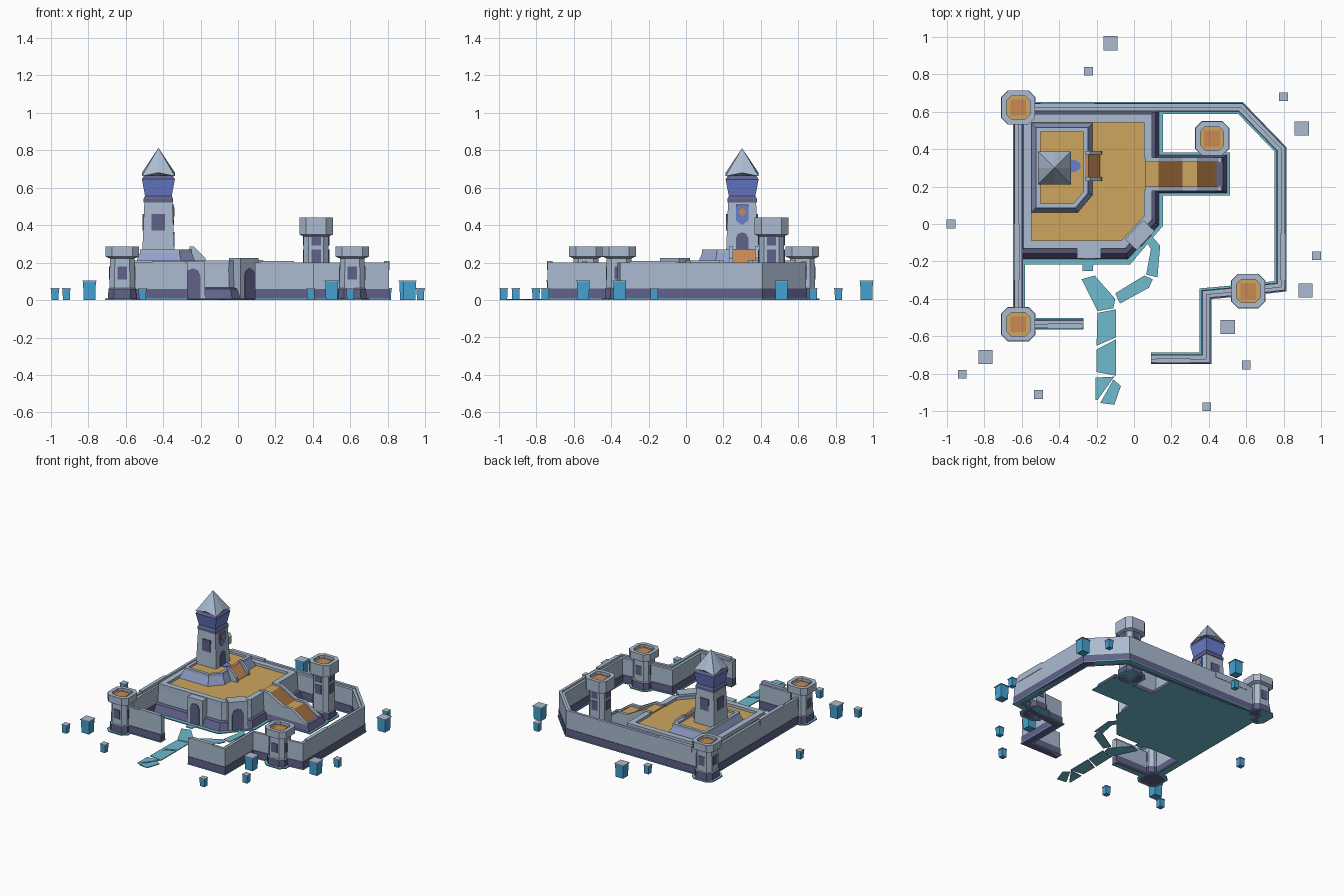
import bpy, bmesh, math
from mathutils import Matrix, Vector

if "Cube" in bpy.data.objects:
    bpy.data.objects.remove(bpy.data.objects["Cube"])


def material(name, r, g, b):
    m = bpy.data.materials.new(name)
    m.diffuse_color = [((c / 255 + 0.055) / 1.055) ** 2.4 for c in (r, g, b)] + [1]
    m.use_nodes = True
    m.node_tree.nodes["Principled BSDF"].inputs["Base Color"].default_value = m.diffuse_color
    return m


STONE = material("pale_stone", 170, 187, 208)
PURPLE = material("dark_purple_stone", 97, 97, 138)
TEAL = material("teal_paving", 110, 186, 206)
SAND = material("sand", 206, 166, 94)
BROWN = material("brown_wood", 155, 104, 58)
ORANGE = material("orange_wood", 200, 136, 82)
BLUE = material("tree_blue", 68, 163, 212)
ROYAL = material("royal_blue", 104, 126, 206)
SLATE = material("slate_blue", 146, 160, 204)


def finish(name, bm, mats):
    bmesh.ops.recalc_face_normals(bm, faces=bm.faces)
    me = bpy.data.meshes.new(name)
    bm.to_mesh(me)
    bm.free()
    for m in mats:
        me.materials.append(m)
    ob = bpy.data.objects.new(name, me)
    bpy.context.collection.objects.link(ob)
    return ob


def loft(name, rings, mats):
    """Stack outlines (points, z); mats holds one colour per band, then the cap."""
    bm = bmesh.new()
    slots = list(dict.fromkeys(mats))
    loops = [[bm.verts.new((p[0], p[1], z)) for p in pts] for pts, z in rings]
    for a, b, m in zip(loops, loops[1:], mats):
        for i in range(len(a)):
            j = (i + 1) % len(a)
            bm.faces.new((a[i], a[j], b[j], b[i])).material_index = slots.index(m)
    bm.faces.new(loops[0][::-1]).material_index = slots.index(mats[0])
    bm.faces.new(loops[-1]).material_index = slots.index(mats[-1])
    return finish(name, bm, slots)


def prism(name, pts, z0, z1, mat):
    return loft(name, [(pts, z0), (pts, z1)], [mat, mat])


def offset(pts, d, closed=True):
    """Mitred offset to the right of travel (outwards for anticlockwise outlines)."""
    out, n = [], len(pts)
    for i, p in enumerate(pts):
        p, dirs = Vector(p), []
        if closed or i > 0:
            dirs.append((p - Vector(pts[i - 1])).normalized())
        if closed or i < n - 1:
            dirs.append((Vector(pts[(i + 1) % n]) - p).normalized())
        ns = [Vector((e.y, -e.x)) for e in dirs]
        m = sum(ns, Vector((0, 0))).normalized()
        out.append(p + m * (d / m.dot(ns[0])))
    return out


def ribbon(path, d0, d1):
    return offset(path, d1, False) + offset(path, d0, False)[::-1]


def rect(x0, y0, x1, y1):
    return [(x0, y0), (x1, y0), (x1, y1), (x0, y1)]


def square(x, y, h, cut=0.0):
    if not cut:
        return rect(x - h, y - h, x + h, y + h)
    c = h - cut * h
    return [(x + a, y + b) for a, b in ((-c, -h), (c, -h), (h, -c), (h, c),
                                        (c, h), (-c, h), (-h, c), (-h, -c))]


def upright(name, prof, depth, mat, loc=(0, 0, 0), angle=0):
    """Profile in (x, z), extruded towards -y from y = 0, turned about z and placed."""
    ob = loft(name, [(prof, 0), (prof, depth)], [mat, mat])
    ob.data.transform(Matrix.Translation(loc) @ Matrix.Rotation(angle, 4, 'Z')
                      @ Matrix.Rotation(math.pi / 2, 4, 'X'))
    return ob


def arch(w, h, steps=4):
    r = w / 2
    return [(-r, 0), (r, 0)] + [(r * math.cos(k * math.pi / steps), h - r + r * math.sin(k * math.pi / steps))
                                for k in range(steps + 1)]


# Curtain wall: teal footing, purple band, stone walk and outer parapet
wall = [(.09, -.72), (.385, -.72), (.385, -.375), (.61, -.355), (.785, -.335), (.785, .4),
        (.57, .622), (-.617, .622), (-.617, -.535), (-.27, -.535)]
prism("wall_footing", ribbon(wall, -.034, .028), 0, .008, TEAL)
prism("wall_base", ribbon(wall, -.024, .024), 0, .06, PURPLE)
prism("wall_body", ribbon(wall, -.02, .02), .06, .188, STONE)
prism("wall_parapet", ribbon(wall, 0, .02), .188, .2, STONE)
for k, r in enumerate([rect(-.46, -.557, -.28, -.53), rect(-.5, .618, -.21, .645), rect(.12, -.743, .3, -.715),
                       rect(-.64, -.3, -.612, 0), rect(.78, -.3, .808, -.05)]):
    prism(f"wall_merlon_{k}", r, .16, .208, STONE)


# Corner towers with flared heads and sunken hatches
def tower(tag, x, y, top, head, sills):
    o = lambda h: square(x, y, h, .4)
    prism(f"tower_footing_{tag}", o(.092), 0, .008, TEAL)
    loft(f"tower_{tag}", [(o(.076), 0), (o(.074), .06), (o(.068), .065), (o(.066), top - head - .01),
                          (o(.09), top - head), (o(.09), top), (o(.062), top), (o(.062), top - .02)],
         [PURPLE, STONE, STONE, STONE, STONE, STONE, STONE, SAND])
    prism(f"tower_hatch_{tag}", square(x, y, .042), top - .022, top - .014, ORANGE)
    for s in sills:
        for k in range(4):
            a = k * math.pi / 2
            d = .064
            upright(f"tower_window_{tag}_{k}", rect(-.025, 0, .025, .07), .007, PURPLE,
                    (x + d * math.sin(a), y - d * math.cos(a), s), a)


tower("back_left", -.618, .622, .287, .055, [.11])
tower("front_left", -.618, -.535, .287, .055, [.11])
tower("right", .61, -.358, .287, .055, [.11])
tower("tall", .417, .457, .44, .09, [.2, .29])

# Inner keep: battered base, sand court, parapet open towards the ramp
keep = [(-.59, -.13), (-.05, -.13), (.095, .025), (.095, .59), (-.59, .59)]
footing = [(-.6, -.215), (-.02, -.215), (.155, -.01), (.155, .6), (-.6, .6)]
prism("keep_footing", footing, 0, .008, TEAL)
base = [(-.595, -.19), (-.03, -.19), (.135, -.01), (.135, .6), (-.595, .6)]
mid = [(-.595, -.158), (-.04, -.158), (.115, .01), (.115, .598), (-.595, .598)]
loft("keep_body", [(base, 0), (mid, .06), (offset(keep, .004), .066), (keep, .19)],
     [PURPLE, PURPLE, STONE, SAND])
rim = [(.075, .355), (.075, .565), (-.568, .565), (-.568, -.11), (-.058, -.11), (.075, .033), (.075, .178)]
prism("keep_parapet", ribbon(rim, -.022, .022), .17, .21, STONE)


# Gates of the keep
def gate(tag, x, y, ang, w, h):
    upright(f"gate_frame_{tag}", rect(-w / 2, 0, w / 2, h), .085, STONE, (x, y, 0), ang)
    d = .082
    upright(f"gate_door_{tag}", arch(w * .6, .17), .008, PURPLE,
            (x + d * math.sin(ang), y - d * math.cos(ang), 0), ang)


gate("front", -.24, -.1, 0, .13, .205)
gate("side", .0, -.03, math.radians(46.9), .14, .225)

# Ramp of two wooden slopes
line = [(.06, .191), (.13, .191), (.26, .12), (.335, .12), (.45, .04), (.468, .04)]
prism("ramp_footing", rect(.1, .152, .512, .382), 0, .008, TEAL)
upright("ramp_body", [(.06, 0), (.47, 0)] + line[::-1], .15, STONE, (0, .34, 0))
loft("ramp_base", [(rect(.08, .163, .5, .37), 0), (rect(.08, .178, .475, .355), .055)], [PURPLE, PURPLE])
for k, (a, b) in enumerate(zip(line[:4], line[1:5])):
    lift = [(x, z + .02) for x, z in (a, b)]
    upright(f"ramp_surface_{k}", [(a[0], a[1] - .02), (b[0], b[1] - .02)] + lift[::-1], .13,
            [SAND, BROWN, SAND, BROWN][k], (0, .33, -.012))
for k, y in enumerate((.2, .355)):
    upright(f"ramp_rail_{k}", [(.06, .05), (.475, .05)] + [(x, z + .022) for x, z in line[::-1]],
            .024, STONE, (0, y, 0))

# Upper terrace with its short stair
ter = [(-.55, .06), (-.3, .06), (-.22, .155), (-.22, .54), (-.55, .54)]
loft("upper_terrace", [(ter, .188), (offset(ter, -.026), .25), (offset(ter, -.026), .27),
                       (offset(ter, -.05), .27), (offset(ter, -.05), .255)],
     [SLATE, STONE, STONE, STONE, SAND])
upright("terrace_stair", [(-.26, .188), (-.18, .188), (-.185, .2), (-.243, .273), (-.262, .273)], .13,
        ORANGE, (0, .37, 0))
for k, y in enumerate((.25, .39)):
    upright(f"stair_side_{k}", [(-.26, .188), (-.17, .188), (-.175, .225), (-.235, .285), (-.26, .285)],
            .02, STONE, (0, y, 0))

# Great tower: tapering shaft, flared blue storey and peaked roof
X, Y = -.425, .3
q = lambda h: square(X, Y, h)
loft("great_tower_shaft", [(q(.086), .25), (q(.075), .52), (q(.079), .52), (q(.079), .54), (q(.071), .555)],
     [STONE, PURPLE, PURPLE, PURPLE, PURPLE])
loft("great_tower_storey", [(q(.071), .555), (q(.088), .645), (q(.076), .665)], [ROYAL, PURPLE, PURPLE])


def eave(h, low, high):
    return [(X + a * h, Y + b * h, z) for a, b, z in (
        (-1, -1, low), (0, -1, high), (1, -1, low), (1, 0, high),
        (1, 1, low), (0, 1, high), (-1, 1, low), (-1, 0, high))]


bm = bmesh.new()
ring = [bm.verts.new(p) for p in eave(.088, .662, .68)]
tip, under = bm.verts.new((X, Y, .812)), bm.verts.new((X, Y, .66))
for a, b in zip(ring, ring[1:] + ring[:1]):
    bm.faces.new((a, b, tip))
    bm.faces.new((b, a, under))
finish("great_tower_roof", bm, [STONE])

# Great tower openings: windows on three sides, door and banner on the right
for k in (0, 2, 3):
    a = k * math.pi / 2
    p = (X + .077 * math.sin(a), Y - .077 * math.cos(a), .37)
    upright(f"great_tower_window_{k}", rect(-.036, 0, .036, .09), .008, PURPLE, p, a)
R = math.pi / 2
upright("great_tower_door", arch(.066, .11), .009, PURPLE, (X + .078, Y, .252), R)
upright("banner", [(-.034, .025), (0, 0), (.034, .025), (.034, .11), (-.034, .11)], .009, ROYAL, (X + .075, Y, .4), R)
upright("banner_diamond", [(-.024, .07), (0, .046), (.024, .07), (0, .094)], .004, ORANGE, (X + .083, Y, .4), R)
mat_pts = [(X + .08 + .062 * math.cos(t), Y + .01 + .036 * math.sin(t))
           for t in [math.pi * (k / 6 - .5) for k in range(7)]]
prism("door_mat", mat_pts, .254, .26, ROYAL)

# Paving slabs leading from the gates
slabs = [[(-.275, -.25), (-.22, -.25), (-.217, -.215), (-.275, -.215)],
         [(-.28, -.295), (-.195, -.465), (-.11, -.45), (-.1, -.4), (-.21, -.275)],
         [(-.2, -.65), (-.195, -.475), (-.095, -.455), (-.095, -.605)],
         [(-.2, -.79), (-.2, -.67), (-.095, -.615), (-.095, -.81)],
         [(-.205, -.94), (-.205, -.82), (-.105, -.815), (-.195, -.94)],
         [(-.18, -.955), (-.11, -.83), (-.07, -.865), (-.105, -.965)],
         [(-.1, -.37), (-.075, -.425), (.08, -.34), (.1, -.295), (.055, -.275)],
         [(.065, -.27), (.125, -.285), (.14, -.115), (.09, -.06), (.06, -.08), (.09, -.135)]]
for k, s in enumerate(slabs):
    prism(f"paving_slab_{k}", s, 0, .006, TEAL)

# Box trees around the site: blue sides, pale lid
trees = [(-.125, .965, 1), (-.243, .815, 0), (.798, .68, 0), (.896, .51, 1), (.974, -.17, 0), (.916, -.355, 1),
         (.5, -.55, 1), (.6, -.753, 0), (.388, -.975, 0), (-.51, -.91, 0), (-.793, -.71, 1), (-.916, -.802, 0),
         (-.977, 0, 0)]
for k, (x, y, big) in enumerate(trees):
    h, z = (.038, .104) if big else (.023, .064)
    loft(f"box_tree_{k}", [(square(x, y, h * .82), 0), (square(x, y, h * .9), z - .006), (square(x, y, h), z - .006),
                           (square(x, y, h), z)], [BLUE, BLUE, STONE, STONE])
